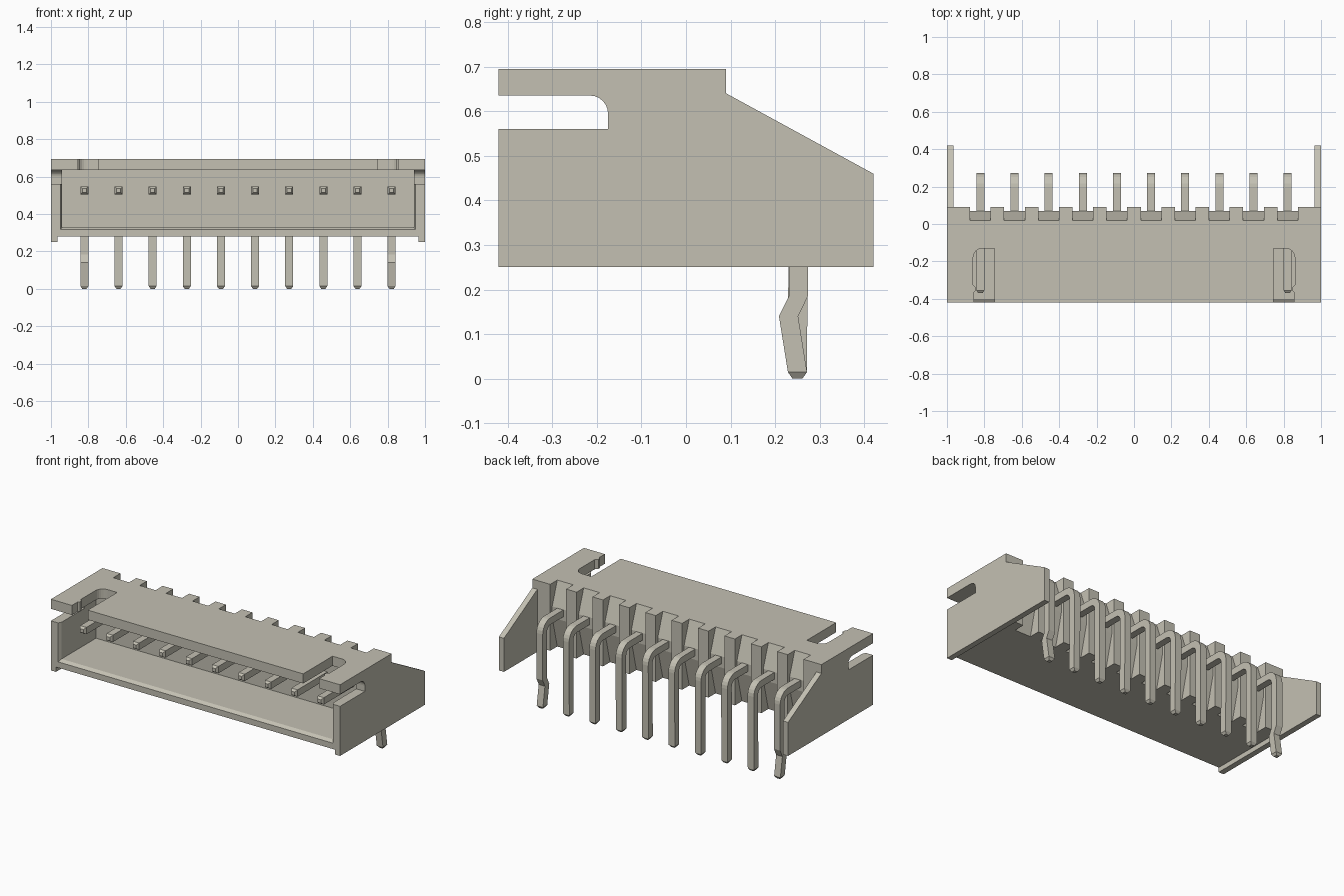
import bpy, bmesh
from math import sin, cos, pi, radians

cube = bpy.data.objects.get("Cube")
if cube:
    bpy.data.objects.remove(cube, do_unlink=True)

mat = bpy.data.materials.new("warm grey plastic")
mat.use_nodes = True
COLOUR = (0.55, 0.53, 0.45, 1)
mat.diffuse_color = COLOUR
mat.node_tree.nodes["Principled BSDF"].inputs["Base Color"].default_value = COLOUR


def loft(name, rings):
    """Solid skinned through a list of equal-length closed rings."""
    bm = bmesh.new()
    loops = [[bm.verts.new(p) for p in ring] for ring in rings]
    n = len(loops[0])
    for a, b in zip(loops, loops[1:]):
        for i in range(n):
            j = (i + 1) % n
            bm.faces.new((a[i], a[j], b[j], b[i]))
    bm.faces.new(loops[0])
    bm.faces.new(loops[-1])
    bmesh.ops.recalc_face_normals(bm, faces=bm.faces)
    me = bpy.data.meshes.new(name)
    bm.to_mesh(me)
    bm.free()
    me.materials.append(mat)
    ob = bpy.data.objects.new(name, me)
    bpy.context.collection.objects.link(ob)
    return ob


def prism_x(name, pts, lo, hi):
    return loft(name, [[(x, y, z) for y, z in pts] for x in (lo, hi)])


def prism_z(name, pts, lo, hi):
    return loft(name, [[(x, y, z) for x, y in pts] for z in (lo, hi)])


def rect(a, b, c, d):
    return [(a, c), (b, c), (b, d), (a, d)]


def arc(cx, cy, r, start, end, steps=6):
    return [(cx + r * cos(radians(start + (end - start) * i / steps)),
             cy + r * sin(radians(start + (end - start) * i / steps)))
            for i in range(steps + 1)]


def combine(target, tool, operation):
    mod = target.modifiers.new("cut", 'BOOLEAN')
    mod.operation = operation
    mod.solver = 'EXACT'
    mod.object = tool
    bpy.context.view_layer.objects.active = target
    bpy.ops.object.modifier_apply(modifier=mod.name)
    bpy.data.objects.remove(tool, do_unlink=True)


PITCH = 0.1825
PIN_X = [(i - 4.5) * PITCH for i in range(10)]

# Housing block with the two tall side plates that form the rear wings
housing = prism_x("housing", rect(-0.42, 0.09, 0.28, 0.695), -0.98, 0.98)
wing = [(-0.42, 0.25), (0.42, 0.25), (0.42, 0.46), (0.09, 0.64),
        (0.09, 0.695), (-0.42, 0.695)]
for s in (-1, 1):
    combine(housing, prism_x("side_plate", wing, s * 0.965, s), 'UNION')

# Mating cavity with a chamfered mouth
combine(housing, prism_x("cavity", rect(-0.5, -0.06, 0.33, 0.635), -0.94, 0.94), 'DIFFERENCE')
mouth = [[(x, y, z) for x, z in rect(-w, w, low, 0.635)]
         for y, w, low in ((-0.43, 0.955, 0.31), (-0.40, 0.94, 0.33))]
combine(housing, loft("mouth", mouth), 'DIFFERENCE')

# Latch slots through the side walls and through the roof
side_slot = [(-0.5, 0.56), (-0.175, 0.56)] + arc(-0.215, 0.595, 0.04, 0, 90) + [(-0.5, 0.635)]
roof_slot = ([(0.745, -0.5), (0.855, -0.5), (0.855, -0.365), (0.845, -0.355),
              (0.845, -0.34), (0.86, -0.325)]
             + arc(0.81, -0.18, 0.05, 0, 90) + [(0.745, -0.13)])
for s in (-1, 1):
    combine(housing, prism_x("side_slot", side_slot, s * 0.92, s * 1.1), 'DIFFERENCE')
    combine(housing, prism_z("roof_slot", [(s * x, y) for x, y in roof_slot], 0.6, 0.75),
            'DIFFERENCE')

# Tapered notches in the back wall, one behind each pin
notch = [(0.018, 0.70), (0.07, 0.55), (0.07, 0.48), (0.018, 0.27), (0.2, 0.27), (0.2, 0.70)]
for x in PIN_X:
    combine(housing, prism_x("notch", notch, x - 0.055, x + 0.055), 'DIFFERENCE')

# Right-angle square pins; the two outer ones have a retaining kink
HALF = 0.0215
TIP = 0.011


def pin_ring(x, y, z, angle, h):
    """Square section: angle 0 stands upright, 90 lies flat."""
    dy, dz = sin(angle) * h, cos(angle) * h
    w = h
    return [(x - w, y + dy, z + dz), (x + w, y + dy, z + dz),
            (x + w, y - dy, z - dz), (x - w, y - dy, z - dz)]


for i, x in enumerate(PIN_X):
    path = [(-0.37, 0.526, 0, TIP), (-0.355, 0.526, 0, HALF)]
    for k in range(7):
        a = k / 6 * pi / 2
        path.append((0.197 + 0.055 * sin(a), 0.471 + 0.055 * cos(a), a, HALF))
    if i in (0, 9):
        path += [(0.252, 0.185, pi / 2, HALF), (0.23, 0.14, pi / 2, HALF)]
    path += [(0.25, 0.015, pi / 2, HALF), (0.25, 0, pi / 2, TIP)]
    loft(f"pin_{i + 1}", [pin_ring(x, *p) for p in path])
